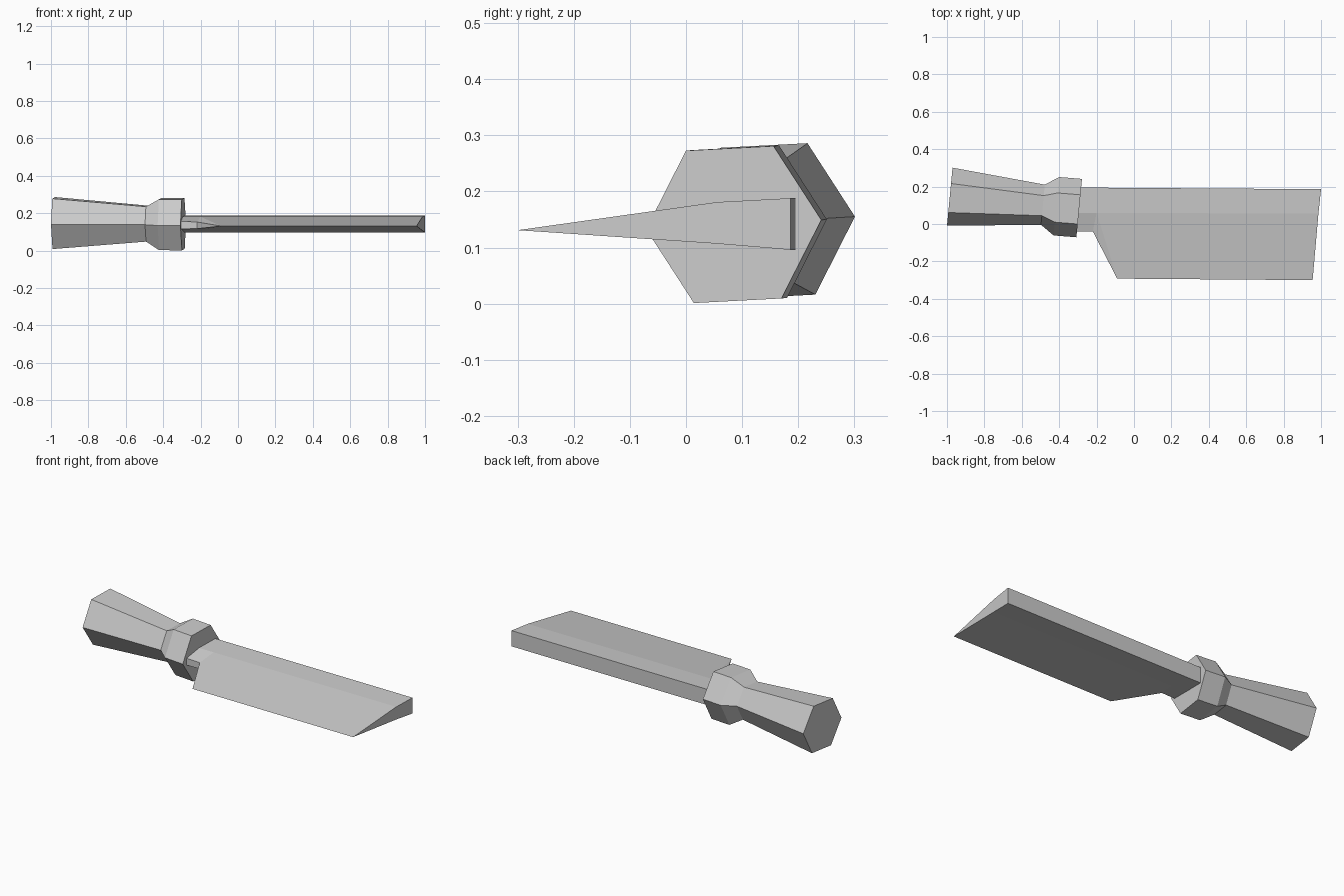
import bpy, bmesh, math
from mathutils import Vector

cube = bpy.data.objects.get("Cube")
if cube:
    bpy.data.objects.remove(cube, do_unlink=True)

steel = bpy.data.materials.new("plain grey")
steel.use_nodes = True
GREY = (0.6, 0.6, 0.6, 1)
steel.diffuse_color = GREY
steel.node_tree.nodes["Principled BSDF"].inputs["Base Color"].default_value = GREY


def finish(name, bm):
    bmesh.ops.remove_doubles(bm, verts=bm.verts, dist=0.0005)
    bmesh.ops.recalc_face_normals(bm, faces=bm.faces)
    mesh = bpy.data.meshes.new(name)
    bm.to_mesh(mesh)
    bm.free()
    mesh.materials.append(steel)
    obj = bpy.data.objects.new(name, mesh)
    bpy.context.collection.objects.link(obj)
    return obj


# Six-sided handle lofted along a slightly slanted axis: centre and radius
RINGS = [
    ((-0.985, 0.146, 0.147), 0.156),
    ((-0.487, 0.103, 0.144), 0.108),
    ((-0.415, 0.095, 0.142), 0.157),
    ((-0.293, 0.085, 0.141), 0.157),
]
side = Vector((0.095, 0.995, 0)).normalized()
up = Vector((0, 0, 1))
bm = bmesh.new()
loops = []
for centre, radius in RINGS:
    angles = [math.radians(3 + 60 * i) for i in range(6)]
    loops.append([bm.verts.new(Vector(centre) + radius * (math.cos(a) * side + math.sin(a) * up))
                  for a in angles])
for a, b in zip(loops, loops[1:]):
    for i in range(6):
        j = (i + 1) % 6
        bm.faces.new((a[i], a[j], b[j], b[i]))
bm.faces.new(loops[0])
bm.faces.new(loops[-1])
finish("handle", bm)

# Blade outline: x, y, upper z, lower z
OUTLINE = {
    "spine_root": (-0.31, 0.195, 0.188, 0.096),
    "spine_tip": (1.0, 0.186, 0.188, 0.096),
    "ridge_tip": (0.986, 0.055, 0.181, 0.107),
    "edge_tip": (0.955, -0.30, 0.131, 0.131),
    "edge_heel": (-0.09, -0.292, 0.131, 0.131),
    "heel": (-0.22, -0.04, 0.153, 0.117),
    "tang_edge": (-0.31, -0.04, 0.156, 0.116),
    "tang_ridge": (-0.31, 0.06, 0.181, 0.107),
}
PANELS = [
    ("spine_root", "tang_ridge", "ridge_heel", "ridge_tip", "spine_tip"),
    ("tang_ridge", "tang_edge", "heel", "ridge_heel"),
    ("ridge_heel", "heel", "edge_heel"),
    ("ridge_heel", "edge_heel", "edge_tip", "ridge_tip"),
]
bm = bmesh.new()
points = dict(OUTLINE, ridge_heel=(-0.2, 0.06, 0.181, 0.107))
top = {k: bm.verts.new((x, y, zu)) for k, (x, y, zu, zl) in points.items()}
low = {k: bm.verts.new((x, y, zl)) for k, (x, y, zu, zl) in points.items()}
for panel in PANELS:
    bm.faces.new([top[k] for k in panel])
    bm.faces.new([low[k] for k in reversed(panel)])
names = list(OUTLINE)
for a, b in zip(names, names[1:] + names[:1]):
    bm.faces.new((top[a], top[b], low[b], low[a]))
finish("blade", bm)
